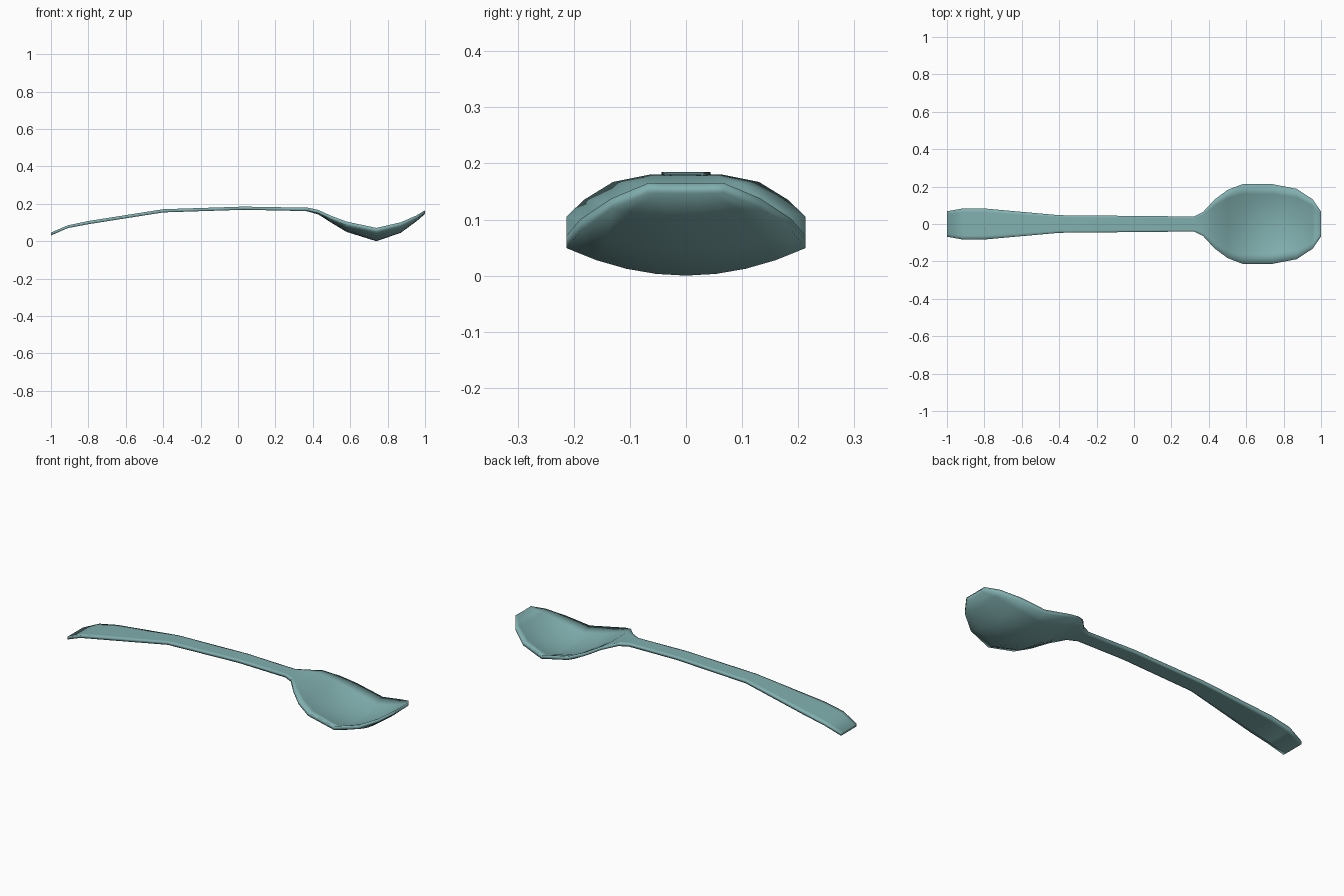
import bpy, bmesh

if "Cube" in bpy.data.objects:
    bpy.data.objects.remove(bpy.data.objects["Cube"])

# Stations along the spoon: x, half width, rim top z, bowl depth, thickness
STATIONS = [
    (-1.00, 0.068, 0.046, 0.000, 0.015),
    (-0.91, 0.084, 0.085, 0.000, 0.015),
    (-0.80, 0.083, 0.108, 0.000, 0.017),
    (-0.40, 0.047, 0.171, 0.000, 0.017),
    (0.03, 0.043, 0.185, 0.000, 0.017),
    (0.32, 0.040, 0.180, 0.000, 0.018),
    (0.37, 0.065, 0.180, 0.002, 0.018),
    (0.43, 0.130, 0.167, 0.006, 0.018),
    (0.50, 0.182, 0.135, 0.018, 0.019),
    (0.58, 0.213, 0.105, 0.035, 0.020),
    (0.74, 0.213, 0.071, 0.049, 0.022),
    (0.87, 0.188, 0.101, 0.035, 0.021),
    (0.955, 0.132, 0.138, 0.012, 0.019),
    (1.00, 0.067, 0.165, 0.001, 0.018),
]
ACROSS = [-1, -0.75, -0.5, -0.25, 0, 0.25, 0.5, 0.75, 1]


def section(bm, x, w, rim, depth, thick):
    """Closed dished cross-section: top edge one way, underside back."""
    top = [(x, u * w, rim - depth * (1 - u * u)) for u in ACROSS]
    bottom = [(px, py, pz - thick) for px, py, pz in reversed(top)]
    return [bm.verts.new(p) for p in top + bottom]


# Spoon: handle and bowl lofted as one piece
bm = bmesh.new()
rings = [section(bm, *s) for s in STATIONS]
n = len(rings[0])
for a, b in zip(rings, rings[1:]):
    for i in range(n):
        j = (i + 1) % n
        bm.faces.new((a[i], b[i], b[j], a[j]))

# End caps at the handle end and bowl tip
for ring in (rings[0], rings[-1]):
    for i in range(len(ACROSS) - 1):
        bm.faces.new((ring[i], ring[i + 1], ring[n - 2 - i], ring[n - 1 - i]))
bmesh.ops.recalc_face_normals(bm, faces=bm.faces)
for f in bm.faces:
    f.smooth = True

mesh = bpy.data.meshes.new("spoon")
bm.to_mesh(mesh)
bm.free()
spoon = bpy.data.objects.new("spoon", mesh)
bpy.context.collection.objects.link(spoon)

# Teal finish
mat = bpy.data.materials.new("teal")
mat.diffuse_color = (0.22, 0.43, 0.43, 1)
mat.use_nodes = True
mat.node_tree.nodes["Principled BSDF"].inputs["Base Color"].default_value = mat.diffuse_color
mesh.materials.append(mat)
